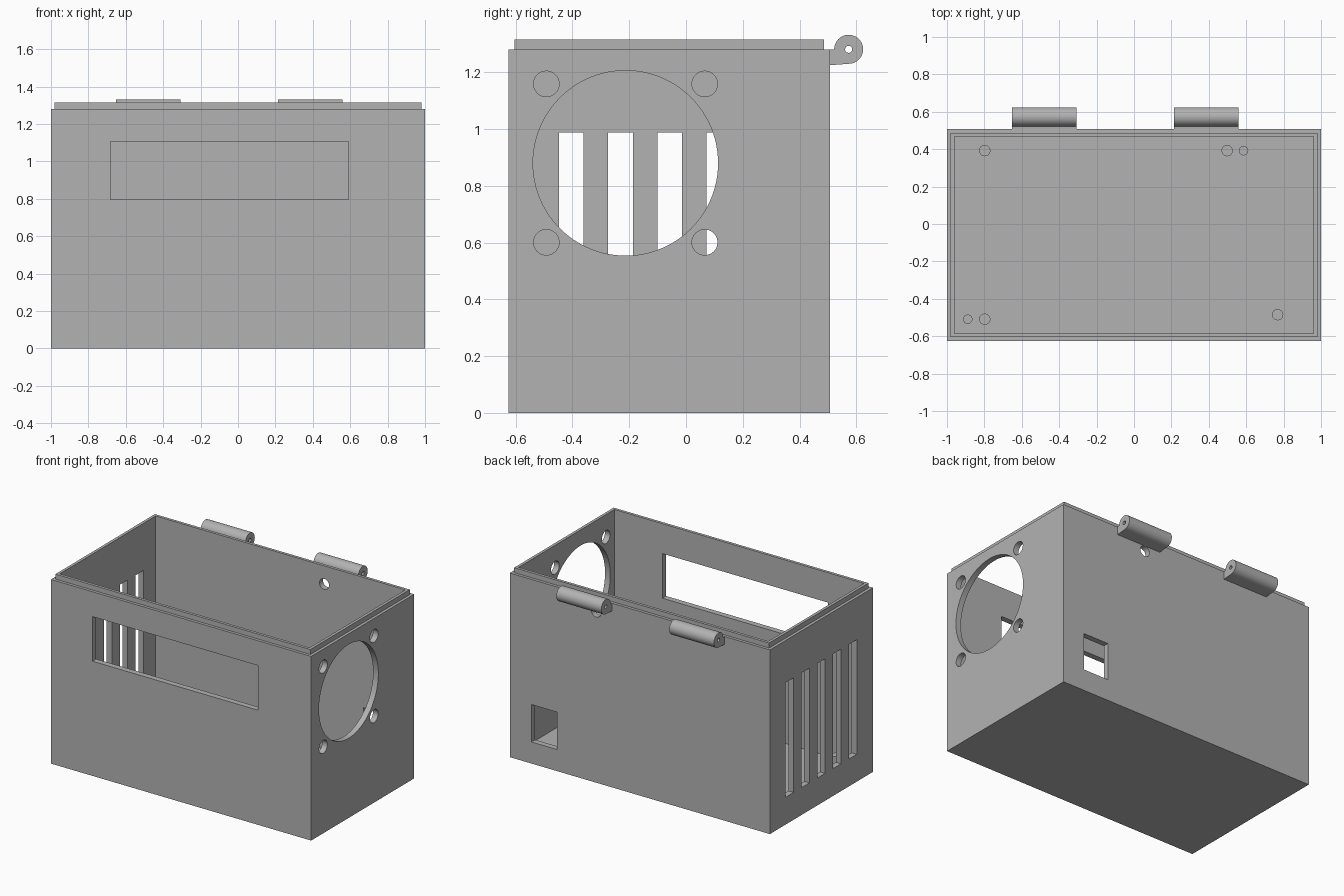
import bpy, bmesh, math
from mathutils import Matrix, Vector

if "Cube" in bpy.data.objects:
    bpy.data.objects.remove(bpy.data.objects["Cube"], do_unlink=True)

grey = bpy.data.materials.new("plain grey")
grey.use_nodes = True
grey.diffuse_color = (0.45, 0.45, 0.45, 1)
grey.node_tree.nodes["Principled BSDF"].inputs["Base Color"].default_value = (0.45, 0.45, 0.45, 1)

# Main dimensions
FRONT, BACK = -0.625, 0.507
WALL, STEP = 0.04, 0.02
RIM, LIP_TOP = 1.28, 1.315


def finish(name, bm):
    bmesh.ops.recalc_face_normals(bm, faces=bm.faces)
    mesh = bpy.data.meshes.new(name)
    bm.to_mesh(mesh)
    bm.free()
    mesh.materials.append(grey)
    obj = bpy.data.objects.new(name, mesh)
    bpy.context.collection.objects.link(obj)
    return obj


def add_box(bm, lo, hi):
    lo, hi = Vector(lo), Vector(hi)
    size = Matrix.Diagonal((hi - lo).to_4d())
    size[3][3] = 1
    bmesh.ops.create_cube(bm, size=1, matrix=Matrix.Translation((lo + hi) / 2) @ size)


def add_rod(bm, centre, radius, length, axis="Z", sides=48):
    turn = {"X": Matrix.Rotation(math.pi / 2, 4, "Y"),
            "Y": Matrix.Rotation(math.pi / 2, 4, "X"),
            "Z": Matrix.Identity(4)}[axis]
    bmesh.ops.create_cone(bm, cap_ends=True, segments=sides, radius1=radius, radius2=radius,
                          depth=length, matrix=Matrix.Translation(centre) @ turn)


def activate(obj):
    bpy.ops.object.select_all(action="DESELECT")
    obj.select_set(True)
    bpy.context.view_layer.objects.active = obj


def cut(obj, cutter):
    mod = obj.modifiers.new("cut", "BOOLEAN")
    mod.operation, mod.solver, mod.object = "DIFFERENCE", "EXACT", cutter
    activate(obj)
    bpy.ops.object.modifier_apply(modifier=mod.name)
    bpy.data.objects.remove(cutter, do_unlink=True)


def smooth(obj):
    activate(obj)
    bpy.ops.object.shade_smooth_by_angle(angle=math.radians(30))


# Open case: nested rectangular rings joined from the underside to the inner floor
bm = bmesh.new()
rings = []
for inset, z in [(0, 0), (0, RIM), (STEP, RIM), (STEP, LIP_TOP), (WALL, LIP_TOP), (WALL, WALL)]:
    x, f, b = 1 - inset, FRONT + inset, BACK - inset
    rings.append([bm.verts.new((px, py, z)) for px, py in ((-x, f), (x, f), (x, b), (-x, b))])
for low, high in zip(rings, rings[1:]):
    for i in range(4):
        j = (i + 1) % 4
        bm.faces.new((low[i], low[j], high[j], high[i]))
bm.faces.new(rings[0])
bm.faces.new(rings[-1])
case = finish("case", bm)

# Openings in the walls
bm = bmesh.new()
fan_y, fan_z, pitch = -0.213, 0.88, 0.279
add_rod(bm, (0.98, fan_y, fan_z), 0.326, 0.1, "X", 96)
for sy in (-1, 1):
    for sz in (-1, 1):
        add_rod(bm, (0.98, fan_y + sy * pitch, fan_z + sz * pitch), 0.045, 0.1, "X")
for i in range(5):
    y = -0.448 + i * 0.1735
    add_box(bm, (-1.05, y, 0.19), (-0.93, y + 0.0875, 0.987))
add_box(bm, (-0.682, FRONT - 0.05, 0.797), (0.591, FRONT + 0.08, 1.107))
add_box(bm, (0.637, BACK - 0.08, 0.15), (0.833, BACK + 0.05, 0.41))
add_rod(bm, (0.336, BACK - 0.02, 1.188), 0.037, 0.1, "Y")
cut(case, finish("opening_cutter", bm))
smooth(case)

# Hinge knuckles: rounded profile with a short arm and a pin bore
hinge_y, hinge_z, hinge_r = 0.573, 1.281, 0.051
for name, x0, x1 in (("hinge_right", -0.652, -0.308), ("hinge_left", 0.215, 0.56)):
    bm = bmesh.new()
    profile = [(BACK, RIM), (BACK, 1.225)]
    for i in range(37):
        a = math.radians(-90 + 270 * i / 36)
        profile.append((hinge_y + hinge_r * math.cos(a), hinge_z + hinge_r * math.sin(a)))
    face = bm.faces.new([bm.verts.new((x0, y, z)) for y, z in profile])
    side = bmesh.ops.extrude_face_region(bm, geom=[face])["geom"]
    bmesh.ops.translate(bm, vec=(x1 - x0, 0, 0),
                        verts=[v for v in side if isinstance(v, bmesh.types.BMVert)])
    hinge = finish(name, bm)
    bm = bmesh.new()
    add_rod(bm, ((x0 + x1) / 2, hinge_y, hinge_z), 0.0125, 0.5, "X", 24)
    cut(hinge, finish("bore_cutter", bm))
    smooth(hinge)

# Short mounting posts on the inner floor
bm = bmesh.new()
for x, y, r in [(-0.798, 0.392, 0.03), (0.498, 0.392, 0.03), (0.586, 0.392, 0.025),
                (-0.889, -0.509, 0.025), (-0.798, -0.509, 0.03), (0.768, -0.485, 0.03)]:
    add_rod(bm, (x, y, WALL + 0.03), r, 0.08, "Z", 32)
smooth(finish("mounting_posts", bm))
